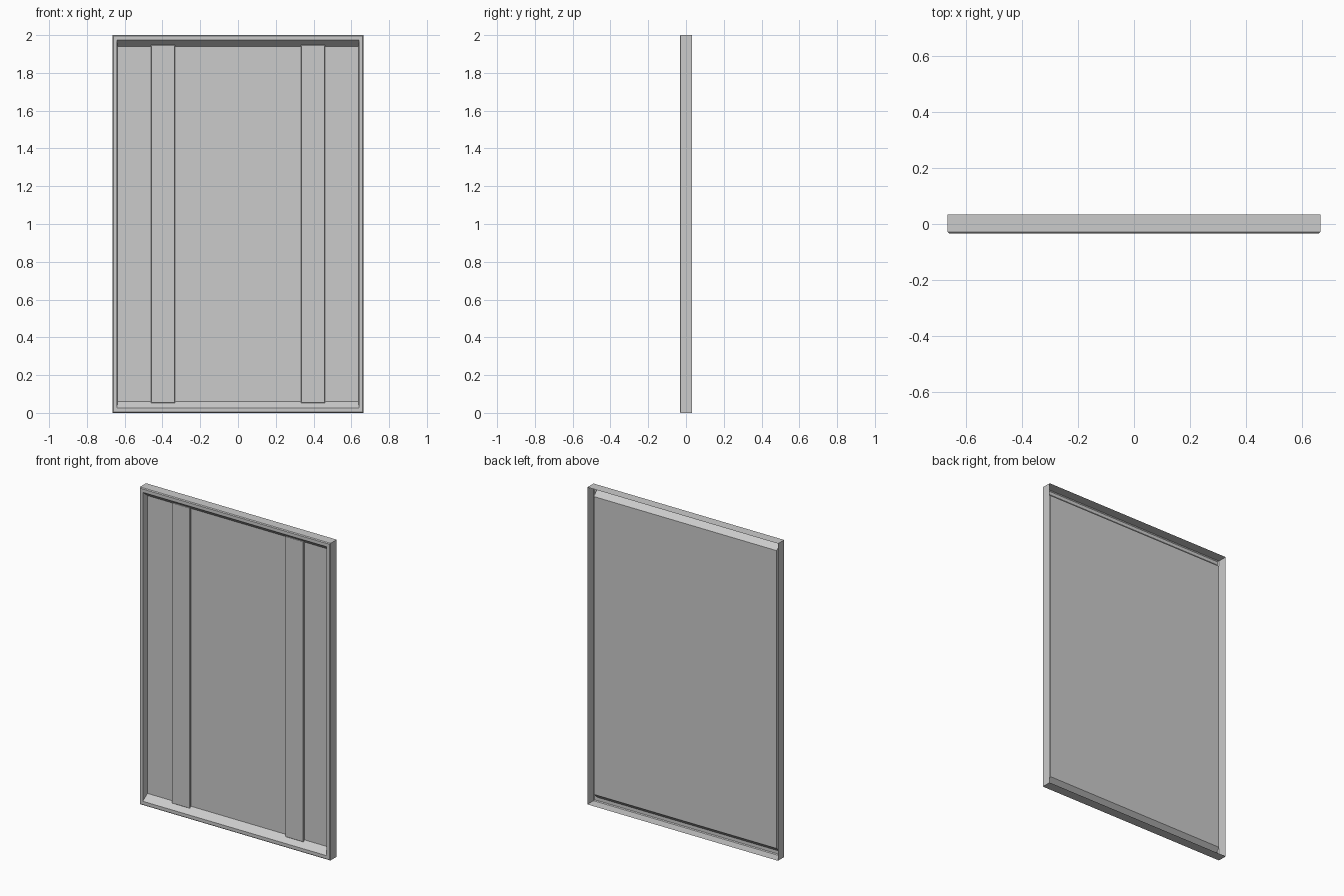
import bpy
import bmesh

cube = bpy.data.objects.get("Cube")
if cube:
    bpy.data.objects.remove(cube, do_unlink=True)

grey = bpy.data.materials.new("light grey")
colour = (0.6, 0.6, 0.6, 1.0)
grey.diffuse_color = colour
grey.use_nodes = True
grey.node_tree.nodes["Principled BSDF"].inputs["Base Color"].default_value = colour


def loft(name, rings, centre_x=0.0):
    """Bridge upright rectangles (half width, end inset, y), back to front, and cap the last."""
    bm = bmesh.new()
    loops = []
    for half, inset, y in rings:
        low, high = inset, 2 - inset
        corners = [(-half, low), (half, low), (half, high), (-half, high)]
        loops.append([bm.verts.new((centre_x + x, y, z)) for x, z in corners])
    for a, b in zip(loops, loops[1:]):
        for i in range(4):
            j = (i + 1) % 4
            bm.faces.new((a[i], a[j], b[j], b[i]))
    bm.faces.new(loops[-1])
    mesh = bpy.data.meshes.new(name)
    bm.to_mesh(mesh)
    bm.free()
    mesh.materials.append(grey)
    obj = bpy.data.objects.new(name, mesh)
    bpy.context.collection.objects.link(obj)
    return obj


# Folded sheet: outer wall, eased edge, front rim, sloped ends, recessed panel
loft("panel_tray", [
    (0.665, 0.0, 0.033),
    (0.665, 0.0, -0.028),
    (0.66, 0.005, -0.033),
    (0.641, 0.026, -0.033),
    (0.637, 0.061, 0.008),
])

# Two raised upright strips on the recessed panel
for side, x in (("right", -0.397), ("left", 0.397)):
    loft(side + "_strip", [
        (0.0625, 0.061, 0.007),
        (0.0625, 0.052, -0.003),
        (0.0605, 0.054, -0.005),
    ], x)
